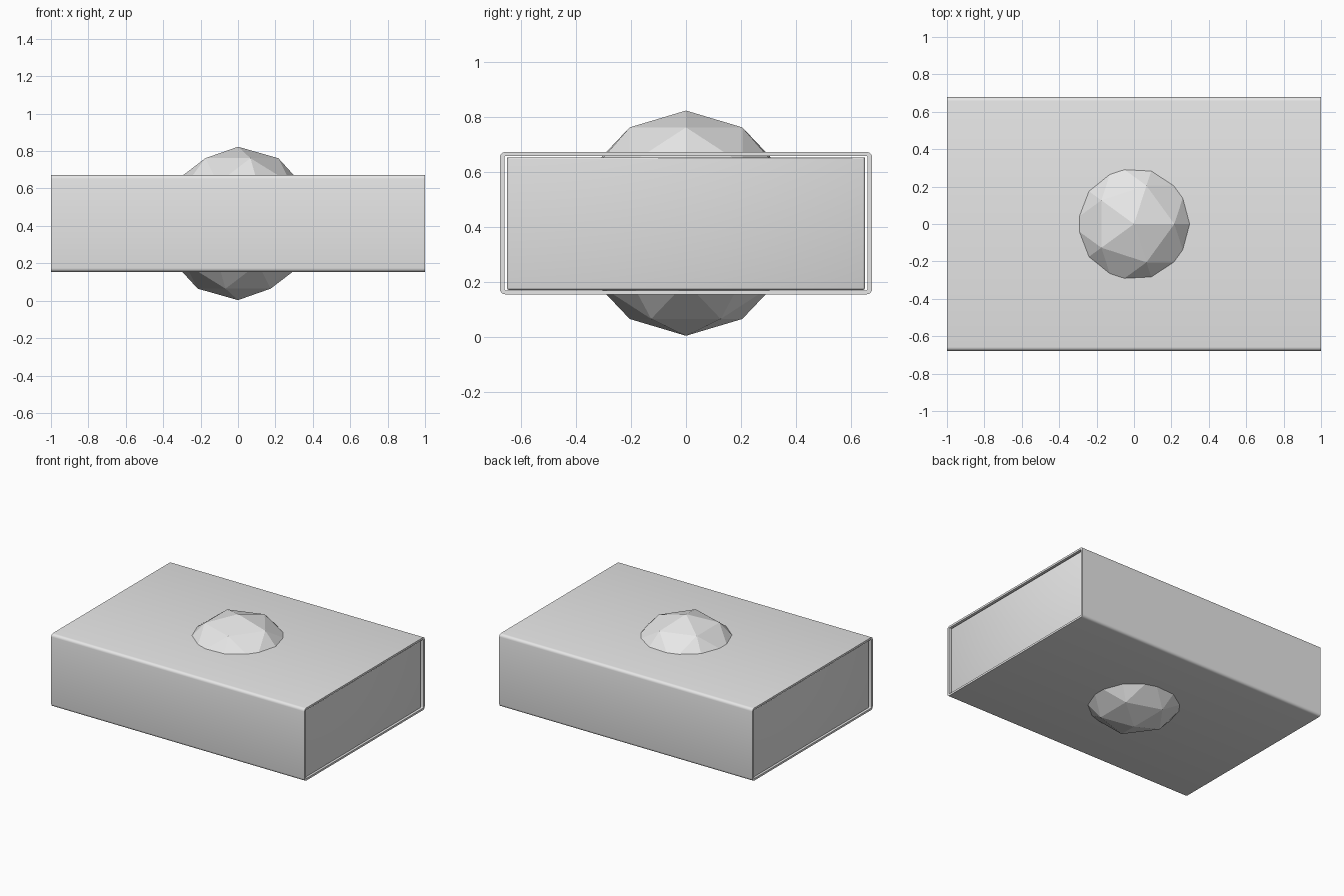
import bpy, bmesh, math

old = bpy.data.objects.get("Cube")
if old:
    bpy.data.objects.remove(old, do_unlink=True)

MID_Z = 0.413

grey = bpy.data.materials.new("plain grey")
grey.use_nodes = True
colour = (0.8, 0.8, 0.8, 1)
grey.diffuse_color = colour
grey.node_tree.nodes["Principled BSDF"].inputs["Base Color"].default_value = colour


def make(name, bm, smooth):
    bmesh.ops.recalc_face_normals(bm, faces=bm.faces)
    mesh = bpy.data.meshes.new(name)
    bm.to_mesh(mesh)
    bm.free()
    mesh.materials.append(grey)
    for p in mesh.polygons:
        p.use_smooth = smooth
    obj = bpy.data.objects.new(name, mesh)
    obj.location.z = MID_Z
    bpy.context.collection.objects.link(obj)
    return obj


def rounded_rect(half_y, half_z, radius, steps=4):
    """Outline in the yz plane, counter-clockwise."""
    points = []
    for quarter, (sy, sz) in enumerate([(1, 1), (-1, 1), (-1, -1), (1, -1)]):
        for i in range(steps + 1):
            a = math.pi / 2 * (quarter + i / steps)
            points.append((sy * (half_y - radius) + radius * math.cos(a),
                           sz * (half_z - radius) + radius * math.sin(a)))
    return points


# Sleeve: rounded tube, open at both x ends
bm = bmesh.new()
loops = []
for x, outline in [(-1, rounded_rect(0.678, 0.259, 0.02)),
                   (1, rounded_rect(0.678, 0.259, 0.02)),
                   (1, rounded_rect(0.661, 0.245, 0.006)),
                   (-1, rounded_rect(0.661, 0.245, 0.006))]:
    loops.append([bm.verts.new((x, y, z)) for y, z in outline])
count = len(loops[0])
for k in range(4):
    a, b = loops[k], loops[(k + 1) % 4]
    for i in range(count):
        j = (i + 1) % count
        bm.faces.new((a[i], a[j], b[j], b[i]))
sleeve = make("sleeve", bm, False)
bpy.context.view_layer.objects.active = sleeve
sleeve.select_set(True)
bpy.ops.object.shade_smooth_by_angle(angle=math.radians(40))
sleeve.select_set(False)

# Tray: open-topped drawer with soft edges
bm = bmesh.new()
bmesh.ops.create_cube(bm, size=2)
bmesh.ops.scale(bm, vec=(0.99, 0.652, 0.243), verts=bm.verts)
top = max(bm.faces, key=lambda f: f.calc_center_median().z)
bmesh.ops.inset_region(bm, faces=[top], thickness=0.02)
bmesh.ops.translate(bm, vec=(0, 0, -0.466), verts=top.verts)
tray = make("tray", bm, True)
bevel = tray.modifiers.new("soft edges", 'BEVEL')
bevel.width = 0.008
bevel.segments = 2

# Faceted ball pushing through the sleeve above and below
bm = bmesh.new()
bmesh.ops.create_icosphere(bm, subdivisions=2, radius=0.41)
make("faceted_ball", bm, False)
